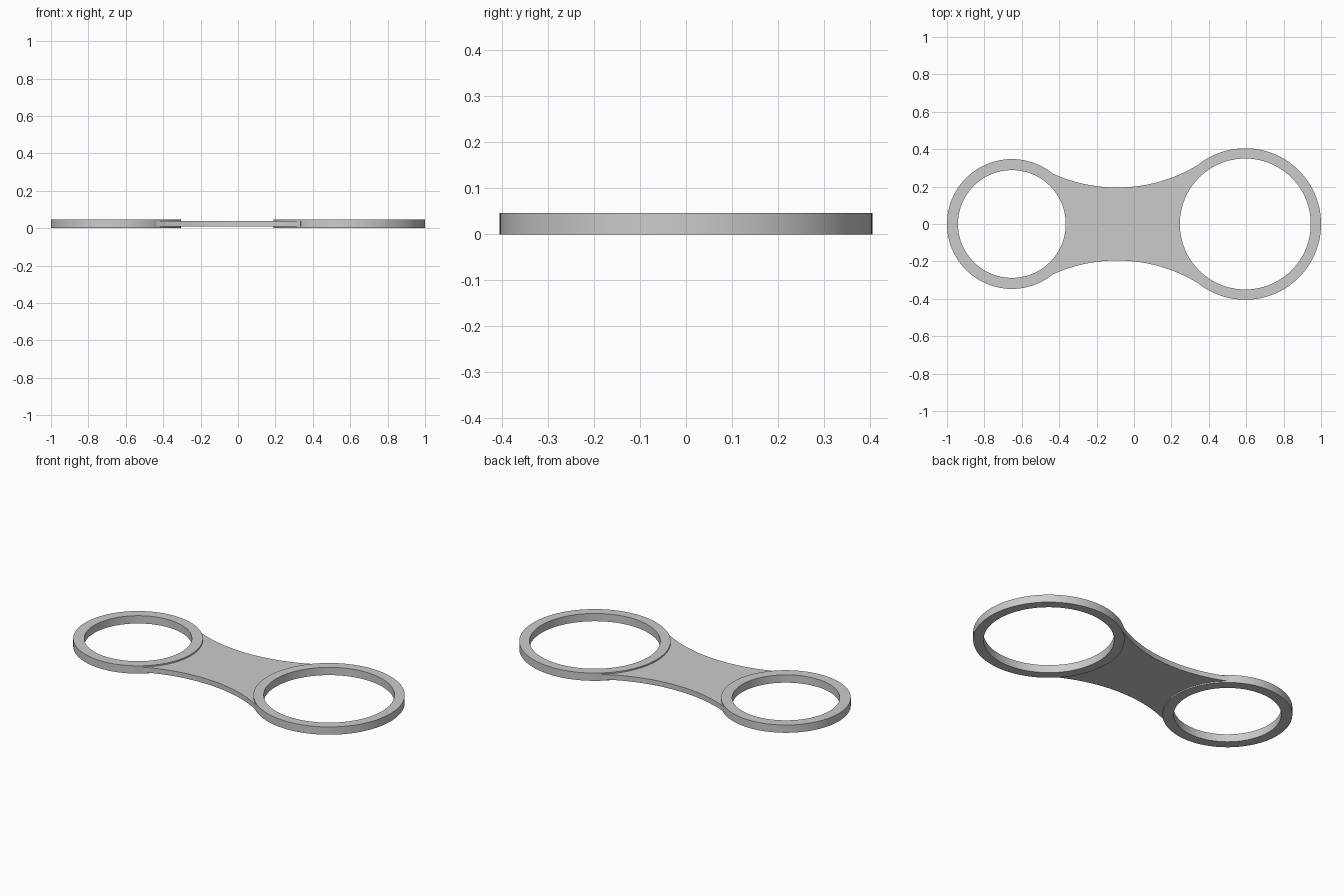
import bpy
import bmesh
from math import sin, cos, pi, sqrt, atan2

if "Cube" in bpy.data.objects:
    bpy.data.objects.remove(bpy.data.objects["Cube"], do_unlink=True)

grey = bpy.data.materials.new("plain_grey")
grey.use_nodes = True
colour = (0.6, 0.6, 0.6, 1)
grey.diffuse_color = colour
grey.node_tree.nodes["Principled BSDF"].inputs["Base Color"].default_value = colour

HEIGHT = 0.046
SEGMENTS = 128


def finish(name, bm):
    bmesh.ops.recalc_face_normals(bm, faces=bm.faces)
    mesh = bpy.data.meshes.new(name)
    bm.to_mesh(mesh)
    bm.free()
    obj = bpy.data.objects.new(name, mesh)
    bpy.context.collection.objects.link(obj)
    mesh.materials.append(grey)
    bpy.ops.object.select_all(action='DESELECT')
    obj.select_set(True)
    bpy.context.view_layer.objects.active = obj
    bpy.ops.object.shade_smooth_by_angle(angle=pi / 6)
    return obj


def ring(name, cx, outer, inner):
    # Rectangular section swept around the ring centre
    bm = bmesh.new()
    section = [(inner, 0), (outer, 0), (outer, HEIGHT), (inner, HEIGHT)]
    loops = []
    for i in range(SEGMENTS):
        a = 2 * pi * i / SEGMENTS
        loops.append([bm.verts.new((cx + r * cos(a), r * sin(a), z)) for r, z in section])
    for i, loop in enumerate(loops):
        after = loops[(i + 1) % SEGMENTS]
        for j in range(4):
            k = (j + 1) % 4
            bm.faces.new((loop[j], after[j], after[k], loop[k]))
    return finish(name, bm)


SMALL_X, LARGE_X = -0.653, 0.595
ring("small_ring", SMALL_X, 0.347, 0.288)
ring("large_ring", LARGE_X, 0.405, 0.35)

# Waisted web: concave long sides, ends buried inside the ring walls
WAIST_X, WAIST_Y, SIDE_R = -0.09, 0.195, 0.83
START, END, STEPS = -0.47, 0.335, 48


def side_y(x):
    return WAIST_Y + SIDE_R - sqrt(SIDE_R ** 2 - (x - WAIST_X) ** 2)


side = [START + (END - START) * i / STEPS for i in range(STEPS + 1)]
upper = [(x, side_y(x)) for x in side]
lower = [(x, -y) for x, y in reversed(upper)]


def end_arc(cx, radius, start, stop):
    angles = [start + (stop - start) * i / STEPS for i in range(STEPS + 1)]
    return [(cx + radius * cos(a), radius * sin(a)) for a in angles]


a_large = atan2(side_y(END), END - LARGE_X)
a_small = atan2(side_y(START), START - SMALL_X)
outline = (upper + end_arc(LARGE_X, 0.38, a_large, 2 * pi - a_large)
           + lower + end_arc(SMALL_X, 0.32, -a_small, a_small))

bm = bmesh.new()
base = bm.faces.new([bm.verts.new((x, y, 0.008)) for x, y in outline])
result = bmesh.ops.extrude_face_region(bm, geom=[base], use_keep_orig=True)
top = [v for v in result["geom"] if isinstance(v, bmesh.types.BMVert)]
bmesh.ops.translate(bm, verts=top, vec=(0, 0, 0.03))
finish("connecting_web", bm)
